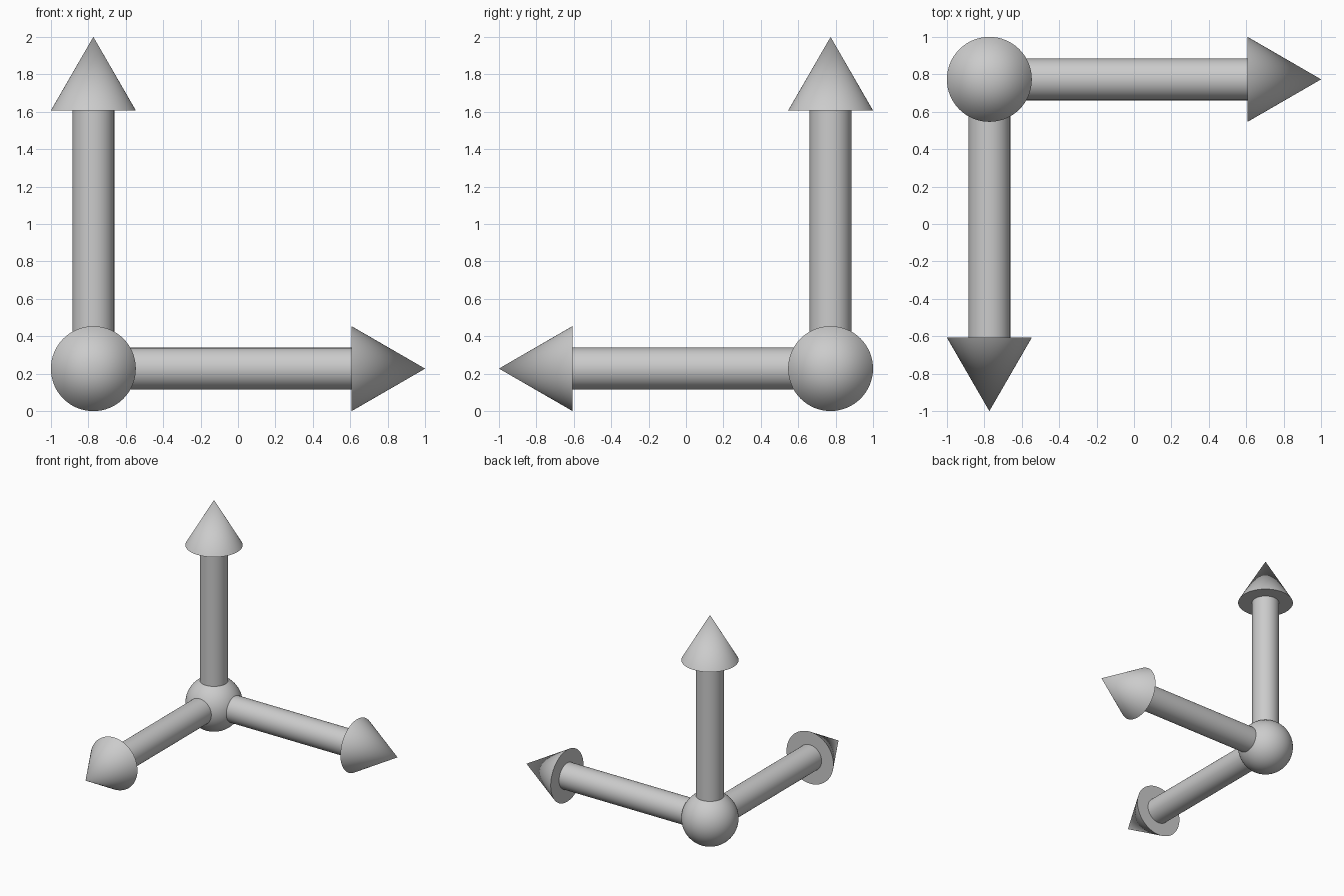
import bpy
import math
from mathutils import Vector

if "Cube" in bpy.data.objects:
    bpy.data.objects.remove(bpy.data.objects["Cube"])

R = 0.227                                # hub and arrowhead radius
HUB = Vector((-1 + R, 1 - R, R))         # shared origin of the three arrows
SHAFT_R = 0.112
HEAD_START, TIP = 1.38, 2 - R            # distances from the hub centre


def finish(name):
    obj = bpy.context.object
    obj.name = name
    bpy.ops.object.shade_smooth_by_angle(angle=math.radians(30))
    return obj


def arrow(name, direction):
    d = Vector(direction)
    rot = d.to_track_quat('Z', 'Y').to_euler()
    # round shaft running from the hub to the arrowhead
    bpy.ops.mesh.primitive_cylinder_add(
        vertices=64, radius=SHAFT_R, depth=HEAD_START,
        location=HUB + d * HEAD_START / 2, rotation=rot)
    finish(name + "_shaft")
    # pointed arrowhead with a flat base
    bpy.ops.mesh.primitive_cone_add(
        vertices=64, radius1=R, radius2=0, depth=TIP - HEAD_START,
        location=HUB + d * (HEAD_START + TIP) / 2, rotation=rot)
    finish(name + "_head")


# ball joining the arrows
bpy.ops.mesh.primitive_uv_sphere_add(segments=64, ring_count=32, radius=R, location=HUB)
finish("hub_ball")

# three perpendicular arrows
arrow("right_arrow", (1, 0, 0))
arrow("front_arrow", (0, -1, 0))
arrow("up_arrow", (0, 0, 1))
